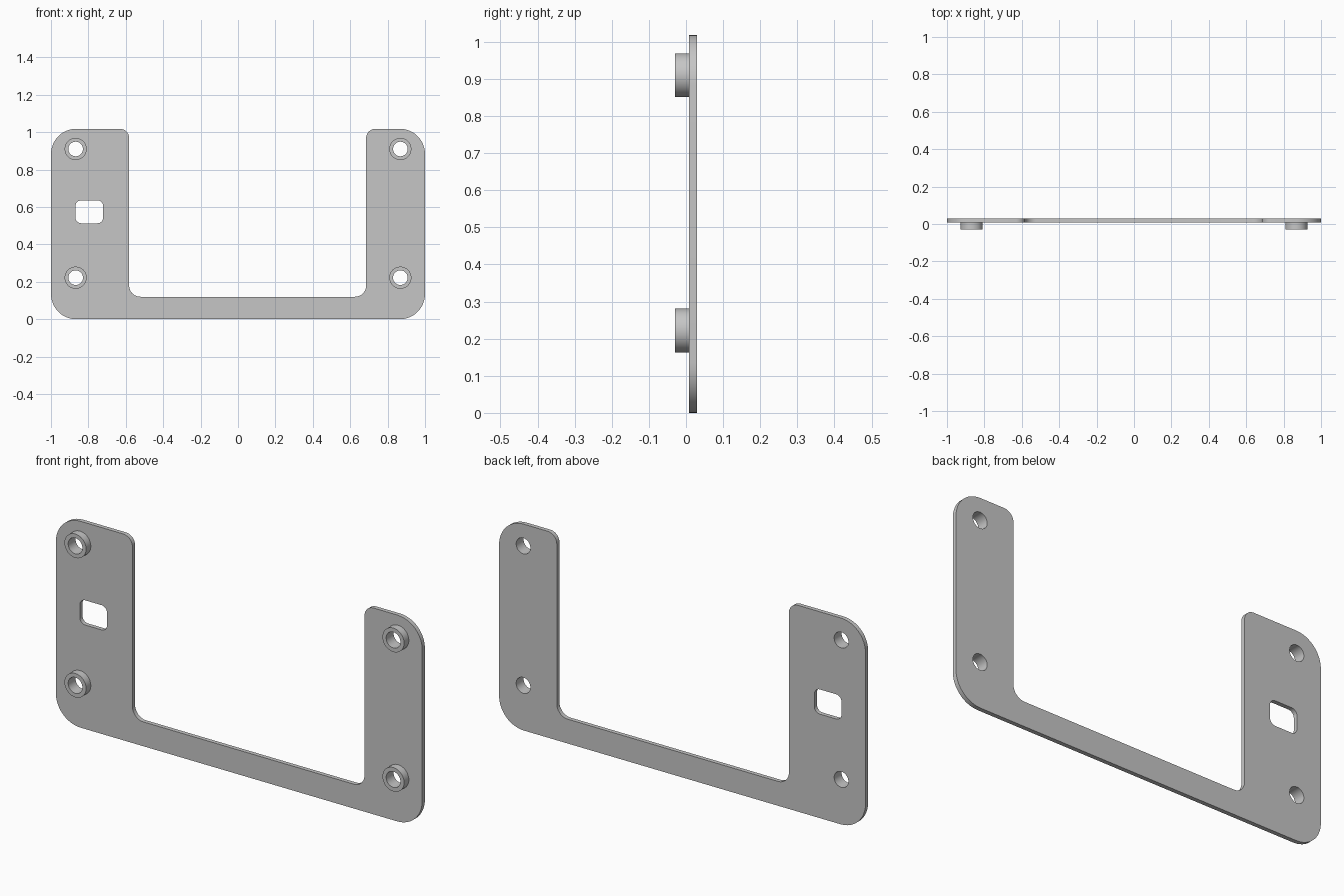
import bpy
import bmesh
from math import sin, cos, pi, tan, radians
from mathutils import Vector

if "Cube" in bpy.data.objects:
    bpy.data.objects.remove(bpy.data.objects["Cube"])

grey = bpy.data.materials.new("light grey")
grey.use_nodes = True
colour = (0.565, 0.565, 0.565, 1)
grey.diffuse_color = colour
grey.node_tree.nodes["Principled BSDF"].inputs["Base Color"].default_value = colour

FRONT, MID, BACK = -0.029, 0.008, 0.029


def rounded(corners, steps=12):
    """Outline in x, z from (x, z, radius) corners, each turned into an arc."""
    points = []
    for i, (x, z, r) in enumerate(corners):
        here = Vector((x, z))
        a = (Vector(corners[i - 1][:2]) - here).normalized()
        b = (Vector(corners[(i + 1) % len(corners)][:2]) - here).normalized()
        half = a.angle(b) / 2
        centre = here + (a + b).normalized() * r / sin(half)
        start = here + a * r / tan(half) - centre
        end = here + b * r / tan(half) - centre
        sweep = start.angle(end)
        for k in range(steps + 1):
            t = k / steps
            points.append(centre + (start * sin((1 - t) * sweep)
                                    + end * sin(t * sweep)) / sin(sweep))
    return points


def circle(x, z, r, sides=48):
    return [Vector((x + r * cos(2 * pi * k / sides), z + r * sin(2 * pi * k / sides)))
            for k in range(sides)]


def slab(name, loops, y0, y1):
    """Fill the first loop, leaving the other loops as holes, and thicken it."""
    bm = bmesh.new()
    edges = []
    for loop in loops:
        verts = [bm.verts.new((p.x, y0, p.y)) for p in loop]
        edges += [bm.edges.new((v, verts[i - 1])) for i, v in enumerate(verts)]
    bmesh.ops.triangle_fill(bm, edges=edges, use_beauty=True, normal=(0, -1, 0))
    result = bmesh.ops.extrude_face_region(bm, geom=bm.faces[:], use_keep_orig=True)
    moved = [g for g in result["geom"] if isinstance(g, bmesh.types.BMVert)]
    bmesh.ops.translate(bm, verts=moved, vec=(0, y1 - y0, 0))
    bmesh.ops.recalc_face_normals(bm, faces=bm.faces[:])
    mesh = bpy.data.meshes.new(name)
    bm.to_mesh(mesh)
    bm.free()
    mesh.materials.append(grey)
    obj = bpy.data.objects.new(name, mesh)
    bpy.context.collection.objects.link(obj)
    bpy.ops.object.select_all(action="DESELECT")
    obj.select_set(True)
    bpy.context.view_layer.objects.active = obj
    bpy.ops.object.shade_smooth_by_angle(angle=radians(30))


# U-shaped plate with a rounded window and four screw holes
TOP, INNER_BOTTOM = 1.018, 0.12
outline = rounded([
    (-1, 0, 0.135), (1, 0, 0.135), (1, TOP, 0.135), (0.685, TOP, 0.05),
    (0.685, INNER_BOTTOM, 0.06), (-0.582, INNER_BOTTOM, 0.06),
    (-0.582, TOP, 0.05), (-1, TOP, 0.135)])
window = rounded([(-0.869, 0.513, 0.03), (-0.721, 0.513, 0.03),
                  (-0.721, 0.635, 0.03), (-0.869, 0.635, 0.03)])
screws = {f"{level}_{side}": (x, z)
          for side, x in (("right", -0.868), ("left", 0.868))
          for level, z in (("lower", 0.222), ("upper", 0.91))}
slab("bracket_plate", [outline, window] + [circle(x, z, 0.039) for x, z in screws.values()],
     MID, BACK)

# Tubular standoffs on the front, around each hole
for place, (x, z) in screws.items():
    slab(f"standoff_{place}", [circle(x, z, 0.059), circle(x, z, 0.039)], FRONT, MID)
